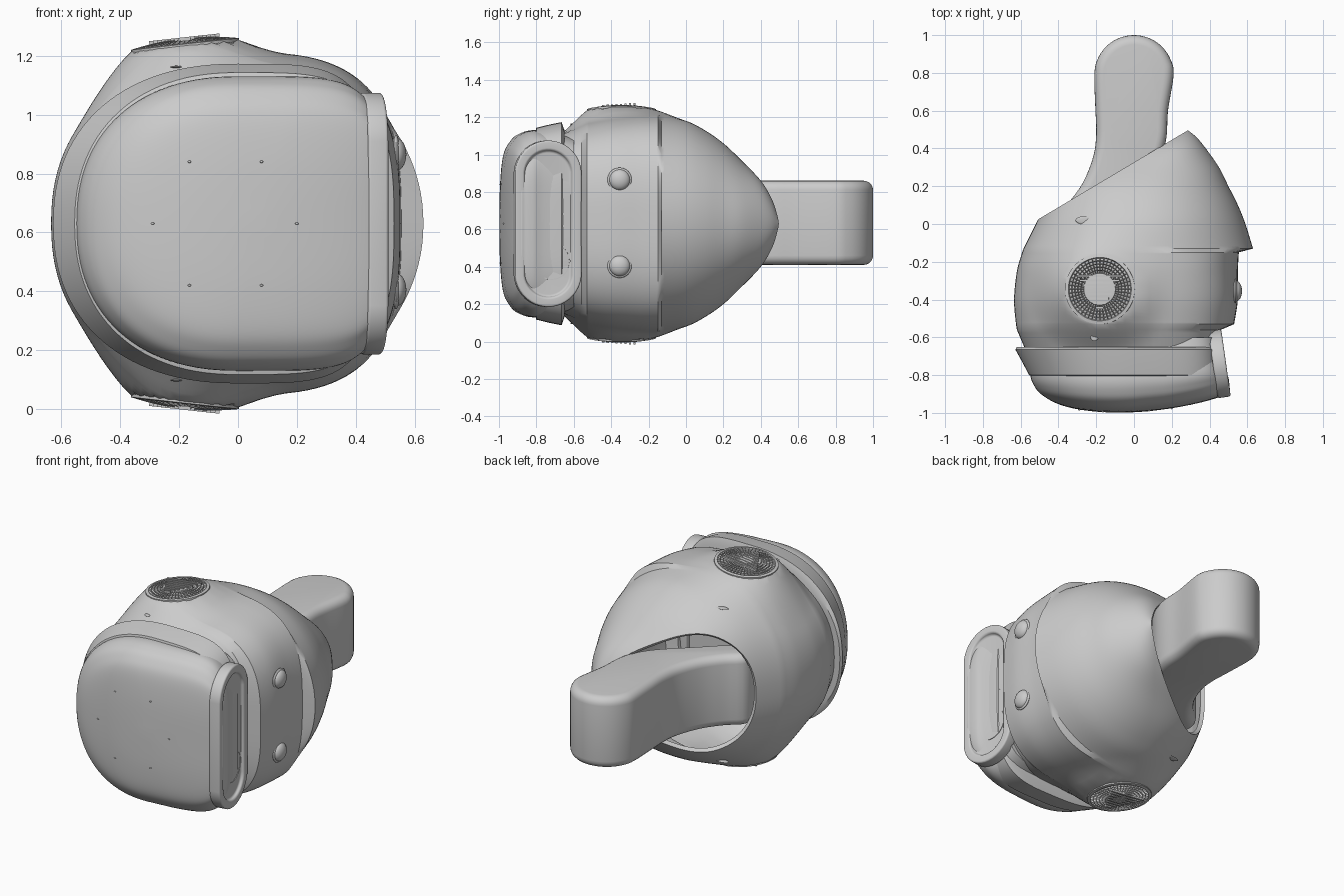
import bpy, bmesh, math
from mathutils import Matrix, Vector
from mathutils.bvhtree import BVHTree

cube = bpy.data.objects.get("Cube")
if cube:
    bpy.data.objects.remove(cube)

MID = 0.63          # height of the horizontal symmetry plane
POD = (-0.18, -0.345)   # centre of the ear pods
POD_R = 0.185

grey = bpy.data.materials.new("plain grey")
grey.use_nodes = True
grey.diffuse_color = (0.6, 0.6, 0.6, 1)
grey.node_tree.nodes["Principled BSDF"].inputs["Base Color"].default_value = (0.6, 0.6, 0.6, 1)


def finish(name, bm, solid=0, bevel=0):
    """Turn a bmesh into a shaded object, applying its modifiers."""
    mesh = bpy.data.meshes.new(name)
    bm.to_mesh(mesh)
    bm.free()
    mesh.materials.append(grey)
    obj = bpy.data.objects.new(name, mesh)
    bpy.context.collection.objects.link(obj)
    bpy.ops.object.select_all(action='DESELECT')
    obj.select_set(True)
    bpy.context.view_layer.objects.active = obj
    if solid:
        mod = obj.modifiers.new("shell", 'SOLIDIFY')
        mod.thickness, mod.offset = solid, -1
        bpy.ops.object.modifier_apply(modifier=mod.name)
    if bevel:
        mod = obj.modifiers.new("round", 'BEVEL')
        mod.width, mod.segments = bevel, 5
        mod.limit_method, mod.angle_limit = 'ANGLE', math.radians(50)
        bpy.ops.object.modifier_apply(modifier=mod.name)
    bpy.ops.object.shade_smooth_by_angle(angle=math.radians(35))
    return obj


def spline(pts, steps, closed=False):
    """Catmull-Rom interpolation through rows of any width."""
    n, out = len(pts), []
    pick = (lambda i: pts[i % n]) if closed else (lambda i: pts[max(0, min(n - 1, i))])
    for i in range(n if closed else n - 1):
        p, q, r, s = (pick(i + k) for k in (-1, 0, 1, 2))
        for k in range(steps):
            t = k / steps
            out.append([b + t / 2 * (c - a + t * (2*a - 5*b + 4*c - d + t * (3*(b - c) + d - a)))
                        for a, b, c, d in zip(p, q, r, s)])
    return out if closed else out + [list(pts[-1])]


def skin(rings, cap_first=False, cap_last=False):
    """Bridge equal rings of points with quads."""
    bm = bmesh.new()
    loops = [[bm.verts.new(p) for p in ring] for ring in rings]
    n = len(loops[0])
    for a, b in zip(loops, loops[1:]):
        for i in range(n):
            j = (i + 1) % n
            bm.faces.new((a[i], b[i], b[j], a[j]))
    if cap_first:
        bm.faces.new(loops[0])
    if cap_last:
        bm.faces.new(loops[-1][::-1])
    return bm


def section(row, shape=None, segs=112):
    """Superellipse ring from y, x min, x max, half height, crest x, right exponent."""
    y, x0, x1, h, cx, n_right = row
    ring = []
    for i in range(segs):
        a = math.tau * i / segs
        c, s = math.cos(a), math.sin(a)
        n = n_right if c > 0 else 2.25
        reach = x1 - cx if c > 0 else cx - x0
        p = Vector((cx + math.copysign(abs(c) ** (2 / n), c) * reach, y,
                    math.copysign(abs(s) ** (2 / n), s) * h))
        if shape:
            shape(p)
        ring.append(p + Vector((0, 0, MID)))
    return ring


def prism(outline, low, high):
    return skin([[(u, v, w) for u, v in outline] for w in (high, low)], True, True)


def stadium(half_w, half_h, segs=40):
    pts = []
    for i in range(segs):
        a = math.tau * (i + 0.5) / segs
        pts.append((half_w * math.cos(a),
                    half_w * math.sin(a) + math.copysign(half_h - half_w, math.sin(a))))
    return pts


# Hollow head shell, swelling into an ear pod above and below
def swell(p):
    r = math.hypot(p.x - POD[0], p.y - POD[1])
    w = (1 - max(0, min(1, (r - POD_R) / 0.2))) ** 2
    rise = max(0, 0.605 + 0.11 * (p.x - POD[0]) - abs(p.z))
    p.z += math.copysign(w * rise, p.z)


neck = [(-.70, -.56, .44, .46, 0, 3), (-.56, -.62, .46, .525, 0, 3)]
cheek = [(-.53, -.625, .53, .54, 0, 3), (-.4, -.635, .55, .565, 0, 3),
         (-.25, -.62, .55, .58, 0, 3), (-.15, -.592, .555, .582, 0, 3)]
rear = [(-.13, -.585, .63, .58, 0, 2.05), (0, -.52, .59, .55, .01, 2.05),
        (.1, -.47, .55, .5, .03, 2.05), (.2, -.42, .5, .43, .05, 2.05),
        (.3, -.34, .45, .335, .1, 2.05), (.4, -.2, .38, .23, .18, 2.05),
        (.46, 0, .33, .13, .22, 2.05), (.5, .2, .28, .02, .24, 2.05)]
rows = spline(neck, 6) + spline(cheek, 8) + spline(rear, 6)
bm = skin([section(r, swell) for r in rows])
shell_tree = BVHTree.FromBMesh(bm)
bmesh.ops.bisect_plane(bm, geom=bm.verts[:] + bm.edges[:] + bm.faces[:],
                       plane_co=(-.12, .255, MID), plane_no=(-.44, .74, 0), clear_outer=True)
finish("head_shell", bm, solid=0.025)


# Face module with a bowed front
def bow(p):
    p.y += 0.23 * (p.x + 0.12) ** 2 * max(0, min(1, (-0.7 - p.y) / 0.2))


face = [(-.6, -.53, .45, .46, 0, 5), (-.8, -.55, .48, .5, 0, 5), (-.9, -.525, .5, .478, 0, 5),
        (-.95, -.46, .505, .43, 0, 5), (-.98, -.36, .5, .36, 0, 5),
        (-.995, -.2, .4, .22, .03, 4), (-1, .01, .09, .03, .05, 3)]
bm = skin([section(r, bow) for r in spline(face, 6)][::-1], True, True)
face_tree = BVHTree.FromBMesh(bm)
finish("face_module", bm)

# Collar band between face and shell
collar = [(-.81, -.53, .46, .48, 0, 4), (-.8, -.555, .475, .513, 0, 4),
          (-.73, -.592, .472, .53, 0, 4), (-.665, -.628, .465, .543, 0, 4),
          (-.65, -.62, .45, .5, 0, 4)]
finish("collar", skin([section(r) for r in collar], True, True))

# Side bezel with a sunken oval panel and two sensor rings
side = Matrix.Translation((.487, -.735, MID)) @ Matrix.Rotation(0.14, 4, 'Z') @ \
    Matrix(((0, 0, 1, 0), (1, 0, 0, 0), (0, 1, 0, 0), (0, 0, 0, 1)))
bm = prism(stadium(.18, .445), -.07, 0)
bmesh.ops.recalc_face_normals(bm, faces=bm.faces[:])
top = max(bm.faces, key=lambda f: f.calc_center_median().z)
bmesh.ops.inset_region(bm, faces=[top], thickness=.05)
bmesh.ops.inset_region(bm, faces=[top], thickness=.006, depth=-.02)
bm.transform(side)
finish("side_bezel", bm, bevel=.018)
for name, z, r in (("upper_sensor", .02, .07), ("lower_sensor", -.2, .1)):
    ring = [[(.02 + q * math.cos(a), z + q * math.sin(a), w)
             for a in (math.tau * i / 48 for i in range(48))]
            for q, w in ((r, -.022), (r, -.017), (r - .005, -.017), (r - .005, -.022))]
    bm = skin(ring)
    bmesh.ops.recalc_face_normals(bm, faces=bm.faces[:])
    bm.transform(side)
    finish(name + "_ring", bm)

# Round side buttons
for name, z in (("lower_button", -.225), ("upper_button", .235)):
    for part, r, thick in (("dome", .056, .035), ("rim", .065, .014)):
        bm = bmesh.new()
        bmesh.ops.create_uvsphere(bm, u_segments=32, v_segments=16, radius=1)
        bm.transform(Matrix.Translation((.537, -.355, MID + z)) @
                     Matrix.Diagonal((thick, r, r, 1)))
        finish(name + "_" + part, bm)

# Domed perforated ear grilles with a triangle of slats
for name, sign in (("top", 1), ("bottom", -1)):
    place = Matrix.Translation((*POD, MID + sign * .605)) @ \
        Matrix.Diagonal((1, 1, sign, 1)) @ Matrix.Rotation(-0.11, 4, 'Y')
    radii = [POD_R * k / 11 for k in range(11, 0, -1)]
    profile = [(POD_R, -.03)] + [(r, .005 + .02 * (1 - (r / POD_R) ** 2)) for r in radii]
    bm = skin([[(r * math.cos(a), r * math.sin(a), z)
                for a in (math.tau * i / 48 for i in range(48))] for r, z in profile], True, True)
    bmesh.ops.recalc_face_normals(bm, faces=bm.faces[:])
    cells = [f for f in bm.faces if f.normal.z > .5
             and .085 < f.calc_center_median().xy.length < .172]
    bmesh.ops.inset_individual(bm, faces=cells, thickness=.004, depth=-.009)
    bm.transform(place)
    if sign < 0:
        bmesh.ops.reverse_faces(bm, faces=bm.faces[:])
    finish(name + "_grille", bm)
    bm = bmesh.new()
    for k in range(8):
        bmesh.ops.create_cube(bm, size=1, matrix=Matrix.Translation((0, .07 - .024 * k, .022))
                              @ Matrix.Diagonal((.24 * (1 - k / 8.5), .012, .012, 1)))
    bm.transform(place)
    if sign < 0:
        bmesh.ops.reverse_faces(bm, faces=bm.faces[:])
    finish(name + "_slats", bm)

# Bent rear handle with rounded edges
half_circle = [(.21 * math.cos(a), .79 + .21 * math.sin(a))
               for a in (math.pi * k / 8 for k in range(9))]
outline = half_circle + [(-.205, .62), (-.2, .48), (-.215, .36), (-.27, .22), (-.35, .11),
                         (-.44, .02), (-.42, -.1), (-.28, -.08), (-.1, .08), (.06, .23),
                         (.14, .35), (.172, .46), (.18, .6)]
bm = prism(spline(outline, 4, True), .41, .86)
bmesh.ops.recalc_face_normals(bm, faces=bm.faces[:])
finish("rear_handle", bm, bevel=.05)


# Small studs lying on the surface
def stud(name, tree, start, direction, size):
    hit, normal, _, _ = tree.ray_cast(Vector(start), Vector(direction))
    if hit is None:
        return
    bm = bmesh.new()
    bmesh.ops.create_uvsphere(bm, u_segments=16, v_segments=8, radius=1)
    bm.transform(Matrix.Translation(hit) @ normal.to_track_quat('Z', 'Y').to_matrix().to_4x4()
                 @ Matrix.Diagonal((*size, .004, 1)))
    finish(name, bm)


for row, (z, xs) in enumerate(((.84, (-.165, .08)), (MID, (-.29, .2)), (.42, (-.165, .08)))):
    for col, x in enumerate(xs):
        stud(f"face_stud_{row}_{col}", face_tree, (x, -2, z), (0, 1, 0), (.006, .006))
for name, s in (("top", 1), ("bottom", -1)):
    stud(name + "_rear_oval", shell_tree, (-.26, .02, MID + 2 * s), (0, 0, -s), (.05, .022))
    stud(name + "_front_pin", shell_tree, (-.21, -.6, MID + 2 * s), (0, 0, -s), (.02, .02))
